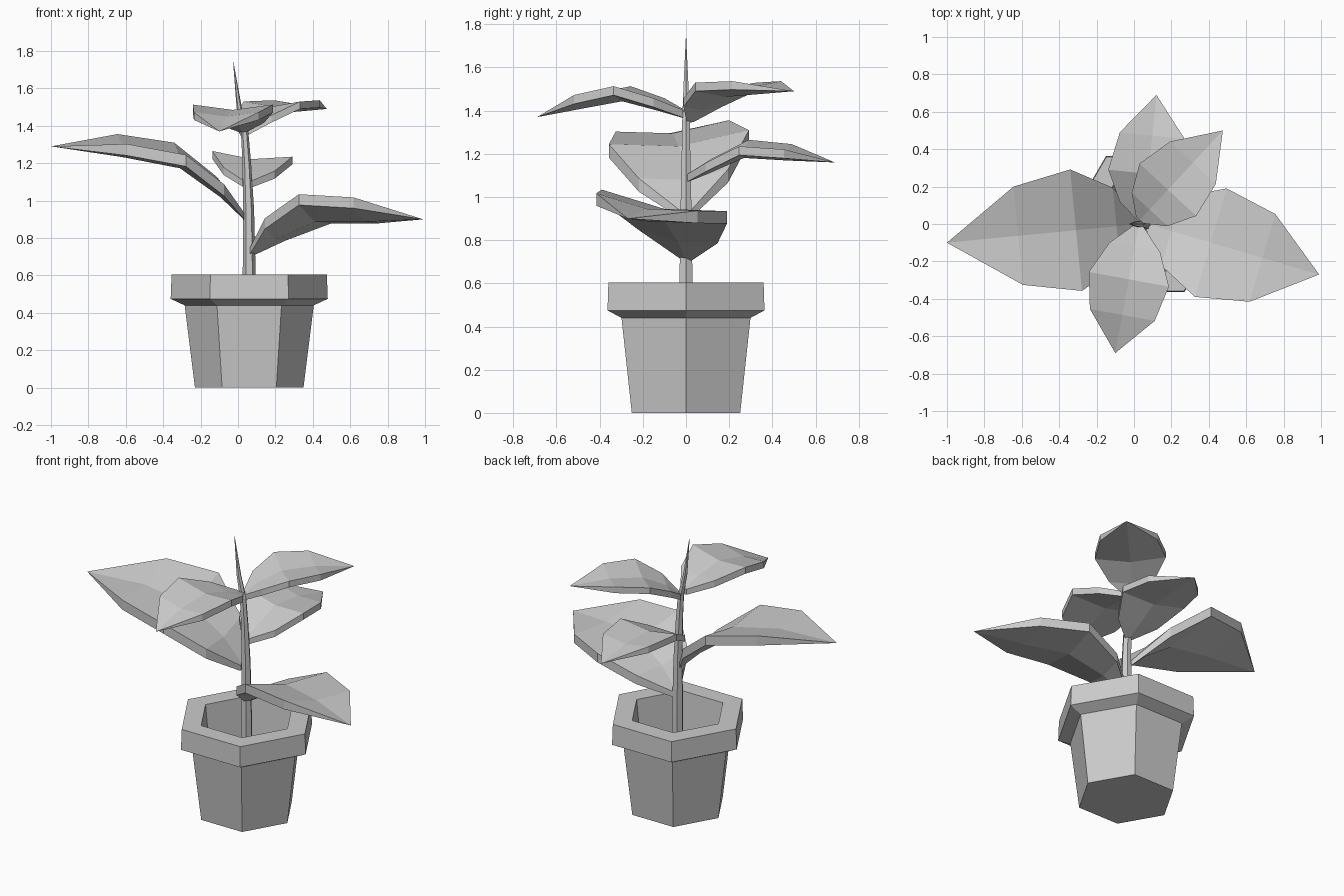
import bpy, bmesh, math
from mathutils import Vector

if "Cube" in bpy.data.objects:
    bpy.data.objects.remove(bpy.data.objects["Cube"])


def finish(bm, name):
    bmesh.ops.recalc_face_normals(bm, faces=bm.faces)
    me = bpy.data.meshes.new(name)
    bm.to_mesh(me)
    bm.free()
    ob = bpy.data.objects.new(name, me)
    bpy.context.collection.objects.link(ob)
    return ob


def bridge(bm, a, b):
    n = len(a)
    for i in range(n):
        j = (i + 1) % n
        bm.faces.new((a[i], a[j], b[j], b[i]))


def hex_loft(name, sections):
    """Hexagonal rings given as (centre x, z, radius), capped at both ends."""
    bm = bmesh.new()
    rings = []
    for cx, z, r in sections:
        rings.append([bm.verts.new((cx + r * math.cos(i * math.pi / 3),
                                    r * math.sin(i * math.pi / 3), z)) for i in range(6)])
    for a, b in zip(rings, rings[1:]):
        bridge(bm, a, b)
    bm.faces.new(rings[0])
    bm.faces.new(rings[-1])
    return finish(bm, name)


def leaf(name, base, tip, mids, stations, roll):
    """Thick V-folded leaf; mids are midrib heights at the three stations."""
    bm = bmesh.new()
    base, tip = Vector(base), Vector(tip)
    axis = (tip - base).to_2d()
    length = axis.length
    d = axis / length
    n = Vector((-d.y, d.x))
    thick = 0.06 * length
    rows = [(0, 0.025, base.z, 0.035)]
    for s, w, z in zip(stations, (0.20, 0.315, 0.255), mids):
        rows.append((s * length, w * length, z, thick))
    rings = []
    for u, w, z, t in rows:
        top, bottom = [], []
        for v in (-w, 0, w):
            p = base.to_2d() + d * u + n * v
            h = z + 0.13 * abs(v) + roll * v
            top.append(bm.verts.new((p.x, p.y, h)))
            bottom.append(bm.verts.new((p.x, p.y, h - t)))
        rings.append(top + bottom[::-1])
    for a, b in zip(rings, rings[1:]):
        bridge(bm, a, b)
    bm.faces.new(rings[0])
    end = bm.verts.new(tip)
    last = rings[-1]
    for i in range(6):
        bm.faces.new((last[i], last[(i + 1) % 6], end))
    return finish(bm, name)


# Hexagonal pot with a flared rim and hollow inside
PX = 0.06
hex_loft("pot", [(PX, z, r) for z, r in (
    (0, 0.29), (0.44, 0.345), (0.475, 0.42), (0.605, 0.415),
    (0.605, 0.29), (0.25, 0.255))])

# Tapering stem ending in a pointed shoot
hex_loft("stem", [(0.06, 0.25, 0.036), (0.06, 0.6, 0.035), (0.057, 0.95, 0.029),
                  (0.047, 1.2, 0.023), (0.036, 1.36, 0.02), (0.006, 1.5, 0.014),
                  (-0.025, 1.74, 0.001)])

# Leaves, lowest to highest
leaf("leaf_right", (0.07, 0, 0.74), (0.99, -0.27, 0.90),
     (0.85, 0.945, 0.945), (0.14, 0.37, 0.67), -0.165)
leaf("leaf_left", (0.03, 0, 0.935), (-1.0, -0.10, 1.29),
     (1.08, 1.235, 1.295), (0.12, 0.33, 0.63), -0.10)
leaf("leaf_back", (0.05, 0.01, 1.105), (0.12, 0.69, 1.16),
     (1.15, 1.222, 1.21), (0.14, 0.38, 0.68), 0.07)
leaf("leaf_front", (0.025, -0.01, 1.40), (-0.10, -0.69, 1.37),
     (1.44, 1.485, 1.45), (0.17, 0.42, 0.70), 0.0)
leaf("leaf_top", (0.03, 0.02, 1.38), (0.475, 0.50, 1.49),
     (1.44, 1.503, 1.515), (0.12, 0.34, 0.64), 0.0)
